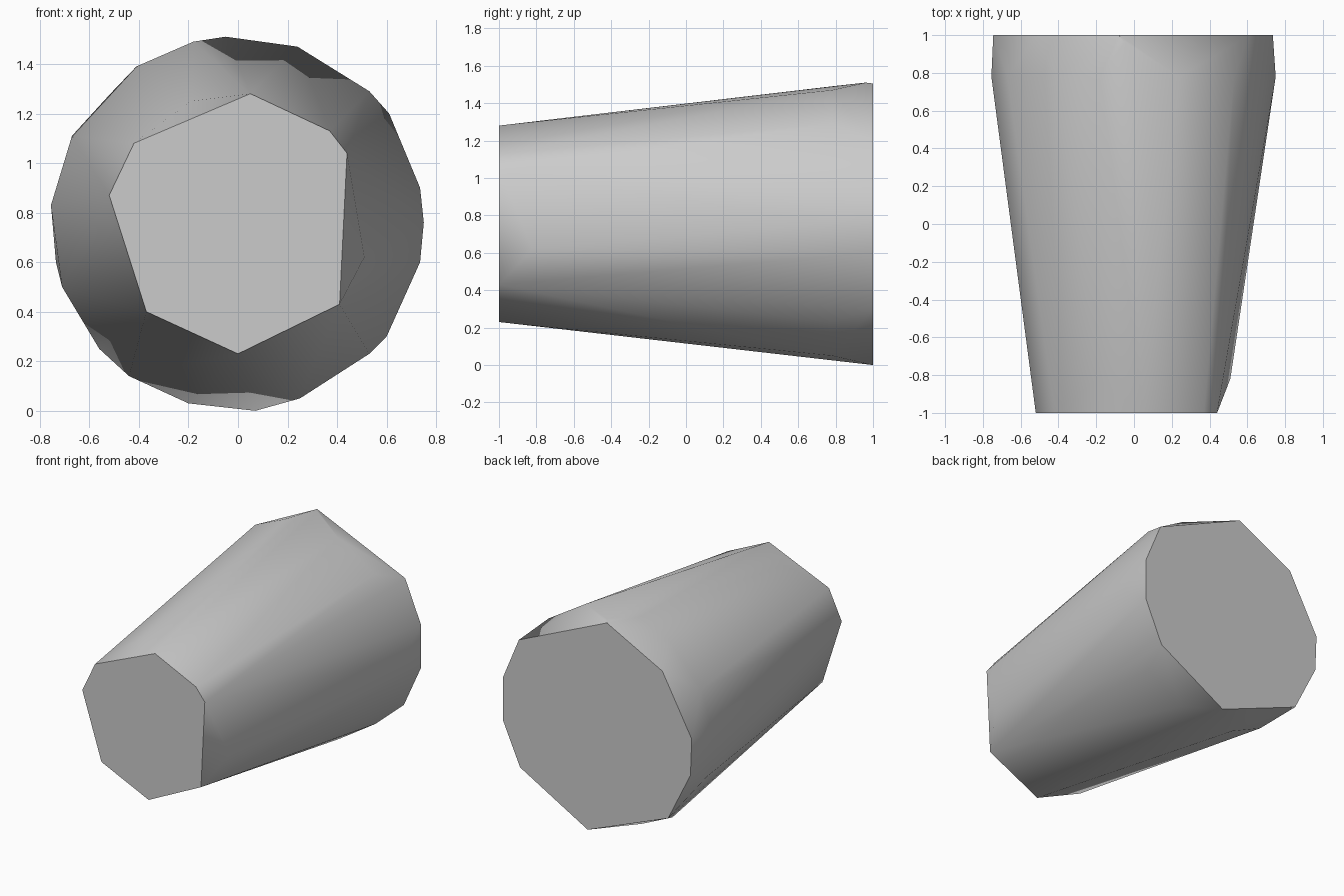
import bpy, bmesh, math

if "Cube" in bpy.data.objects:
    bpy.data.objects.remove(bpy.data.objects["Cube"], do_unlink=True)

# Cross-sections as (x, z) points, keyed by position along y
sections = {
    -1.0: [(.05, 1.28), (.37, 1.13), (.44, 1.04), (.41, .43),
           (0, .23), (-.37, .4), (-.52, .87), (-.42, 1.08)],
    -.82: [(-.19, 1.25), (.51, .62)],
    .78: [(-.18, 1.49), (-.41, 1.39), (-.67, 1.11), (-.755, .83),
          (-.71, .5), (-.44, .14), (-.2, .03), (.25, .05),
          (.53, .23), (.75, .76), (.53, 1.29), (.24, 1.47)],
    .96: [(-.05, 1.51)],
    1.0: [(.735, .9), (.61, 1.2), (-.08, 1.505), (-.515, 1.28), (-.745, .86),
          (-.735, .6), (-.56, .25), (.07, 0), (.6, .3), (.735, .6)],
}

# Tapered faceted block: the convex skin around all sections
bm = bmesh.new()
for y, ring in sections.items():
    for x, z in ring:
        bm.verts.new((x, y, z))
bmesh.ops.convex_hull(bm, input=bm.verts)
loose = [v for v in bm.verts if not v.link_faces]
bmesh.ops.delete(bm, geom=loose, context='VERTS')
bmesh.ops.dissolve_limit(bm, angle_limit=math.radians(0.5),
                         verts=bm.verts, edges=bm.edges)
bmesh.ops.recalc_face_normals(bm, faces=bm.faces)
mesh = bpy.data.meshes.new("tapered_block")
bm.to_mesh(mesh)
bm.free()
block = bpy.data.objects.new("tapered_block", mesh)
bpy.context.collection.objects.link(block)

# Plain grey
grey = bpy.data.materials.new("grey")
grey.use_nodes = True
colour = (0.6, 0.6, 0.6, 1)
grey.diffuse_color = colour
grey.node_tree.nodes["Principled BSDF"].inputs["Base Color"].default_value = colour
mesh.materials.append(grey)

# Soft shading with the sharp rims kept
bpy.ops.object.select_all(action='DESELECT')
block.select_set(True)
bpy.context.view_layer.objects.active = block
bpy.ops.object.shade_smooth_by_angle(angle=math.radians(35))
